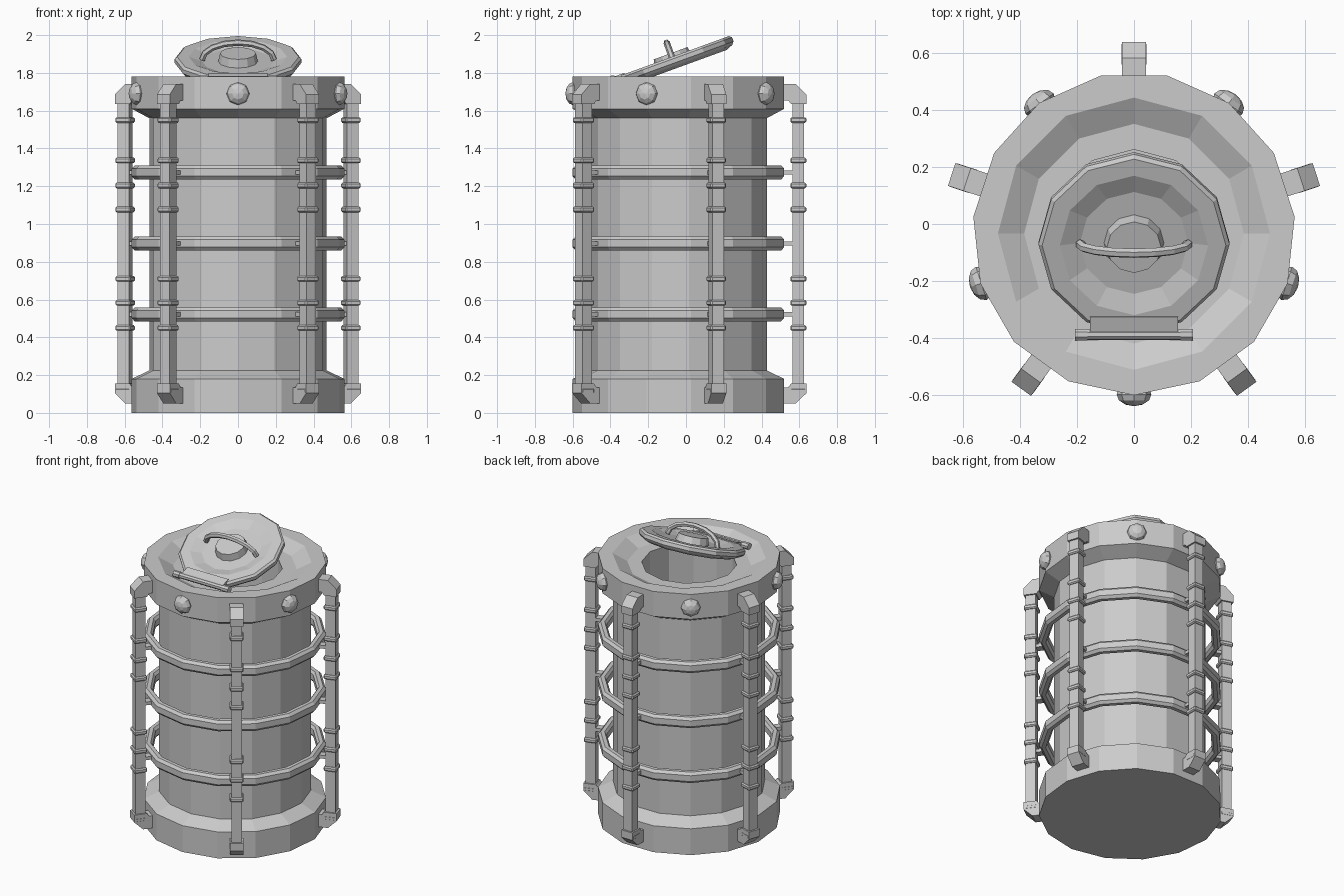
import bpy, bmesh, math
from mathutils import Matrix, Vector

if "Cube" in bpy.data.objects:
    bpy.data.objects.remove(bpy.data.objects["Cube"])

CY = -0.034            # axis of the canister in y
SIDES = 15

metal = bpy.data.materials.new("grey_metal")
metal.diffuse_color = (0.6, 0.6, 0.6, 1)
metal.use_nodes = True
metal.node_tree.nodes["Principled BSDF"].inputs["Base Color"].default_value = metal.diffuse_color


def finish(bm, name, matrix=Matrix()):
    bmesh.ops.recalc_face_normals(bm, faces=bm.faces)
    mesh = bpy.data.meshes.new(name)
    bm.to_mesh(mesh)
    bm.free()
    mesh.materials.append(metal)
    ob = bpy.data.objects.new(name, mesh)
    bpy.context.collection.objects.link(ob)
    ob.matrix_world = matrix
    return ob


def lathe(name, profile, n, matrix, closed=False):
    """Turn an (r, z) profile around z, one vertex facing -y."""
    bm = bmesh.new()
    rings = []
    for r, z in profile:
        rings.append([bm.verts.new((r * math.cos(a), r * math.sin(a), z))
                      for a in (-math.pi / 2 + 2 * math.pi * i / n for i in range(n))])
    pairs = list(zip(rings, rings[1:]))
    if closed:
        pairs.append((rings[-1], rings[0]))
    else:
        bm.faces.new(rings[0])
        bm.faces.new(rings[-1])
    for lo, hi in pairs:
        for i in range(n):
            j = (i + 1) % n
            bm.faces.new((lo[i], lo[j], hi[j], hi[i]))
    return finish(bm, name, matrix)


def box(bm, x, y, z, bevel=0):
    """Box from (min, max) ranges, optionally chamfered."""
    c = [(a + b) / 2 for a, b in (x, y, z)]
    s = [b - a for a, b in (x, y, z)]
    m = Matrix.Translation(c) @ Matrix.Diagonal((*s, 1))
    verts = bmesh.ops.create_cube(bm, size=1, matrix=m)["verts"]
    if bevel:
        edges = list({e for v in verts for e in v.link_edges})
        bmesh.ops.bevel(bm, geom=edges, offset=bevel, segments=1, affect='EDGES')


def prism(bm, outline, half):
    """Extrude an (x, z) outline along y."""
    a = [bm.verts.new((x, -half, z)) for x, z in outline]
    b = [bm.verts.new((x, half, z)) for x, z in outline]
    bm.faces.new(a)
    bm.faces.new(b[::-1])
    for i in range(len(a)):
        j = (i + 1) % len(a)
        bm.faces.new((a[i], a[j], b[j], b[i]))


axis = Matrix.Translation((0, CY, 0))

# canister body with wide base and rim
body = lathe("canister_body",
             [(.566, 0), (.566, .18), (.472, .225), (.472, 1.56), (.566, 1.61), (.566, 1.78)],
             SIDES, axis)

# dished mouth and opening, cut with a twelve-sided plug
cutter = lathe("mouth_cutter",
               [(.295, 1.35), (.295, 1.73), (.385, 1.73), (.477, 1.78), (.477, 1.9)], 12, axis)
cutter.hide_render = True
mod = body.modifiers.new("mouth", 'BOOLEAN')
mod.operation = 'DIFFERENCE'
mod.solver = 'EXACT'
mod.object = cutter
bpy.context.view_layer.objects.active = body
bpy.ops.object.modifier_apply(modifier=mod.name)
bpy.data.objects.remove(cutter)

# three free-standing hoops
for k, z in enumerate((.522, .897, 1.273)):
    lathe(f"hoop_{k + 1}",
          [(.525, z - .037), (.55, z - .037), (.566, z - .02), (.566, z + .02),
           (.55, z + .037), (.525, z + .037), (.512, z + .02), (.512, z - .02)],
          SIDES, axis, closed=True)

# five guard posts, each with end brackets, collars and hoop links
for k in range(5):
    bm = bmesh.new()
    box(bm, (.597, .66), (-.032, .032), (.1, 1.68))
    top = [(.53, 1.74), (.615, 1.74), (.672, 1.685), (.672, 1.635), (.59, 1.635), (.575, 1.655), (.53, 1.655)]
    prism(bm, top, .042)
    prism(bm, [(x, 1.79 - z) for x, z in top], .042)
    for z in (.117, .45, .583, .71, 1.077, 1.204, 1.337, 1.55):
        box(bm, (.586, .671), (-.043, .043), (z - .015, z + .015), .007)
    for z in (.522, .897, 1.273):
        box(bm, (.54, .61), (-.025, .025), (z - .011, z + .011))
    finish(bm, f"guard_post_{k + 1}", axis @ Matrix.Rotation(math.radians(90 + 72 * k), 4, 'Z'))

# five domed bolts on the rim
for k in range(5):
    bm = bmesh.new()
    m = Matrix.Diagonal((.68, 1, 1, 1)) @ Matrix.Rotation(math.pi / 2, 4, 'Y')
    bmesh.ops.create_uvsphere(bm, u_segments=8, v_segments=6, radius=.061, matrix=m)
    turn = Matrix.Rotation(math.radians(-90 + 72 * k), 4, 'Z')
    finish(bm, f"rim_bolt_{k + 1}", axis @ turn @ Matrix.Translation((.563, 0, 1.69)))

# tilted lid with a dished top and a centre button
tilt = Matrix.Translation((0, -.075, 1.885)) @ Matrix.Rotation(math.radians(20), 4, 'X')
lathe("lid",
      [(.285, -.065), (.322, -.05), (.335, -.035), (.335, -.012), (.322, 0), (.26, 0),
       (.19, -.025), (.105, -.025), (.095, .02)], 12, tilt)

# arched lid handle
curve = bpy.data.curves.new("lid_handle", 'CURVE')
curve.dimensions = '3D'
curve.bevel_depth = .017
curve.bevel_resolution = 1
curve.use_fill_caps = True
spline = curve.splines.new('POLY')
spline.points.add(8)
for i, p in enumerate(spline.points):
    a = math.pi * i / 8
    p.co = (-.19 * math.cos(a), 0, -.015 + .095 * math.sin(a), 1)
handle = bpy.data.objects.new("lid_handle", curve)
bpy.context.collection.objects.link(handle)
handle.matrix_world = tilt
curve.materials.append(metal)
handle.select_set(True)
bpy.context.view_layer.objects.active = handle
bpy.ops.object.convert(target='MESH')
for poly in handle.data.polygons:
    poly.use_smooth = False

# hinge bar with end knobs, at the front of the lid
bm = bmesh.new()
side = Matrix.Rotation(math.pi / 2, 4, 'Y')
for x, r, length in ((0, .019, .36), (-.185, .022, .045), (.185, .022, .045)):
    bmesh.ops.create_cone(bm, cap_ends=True, segments=8, radius1=r, radius2=r, depth=length,
                          matrix=Matrix.Translation((x, 0, 0)) @ side)
box(bm, (-.155, .155), (0, .07), (-.015, .012))
finish(bm, "lid_hinge", Matrix.Translation((0, -.388, 1.765)) @ Matrix.Rotation(math.radians(20), 4, 'X'))
